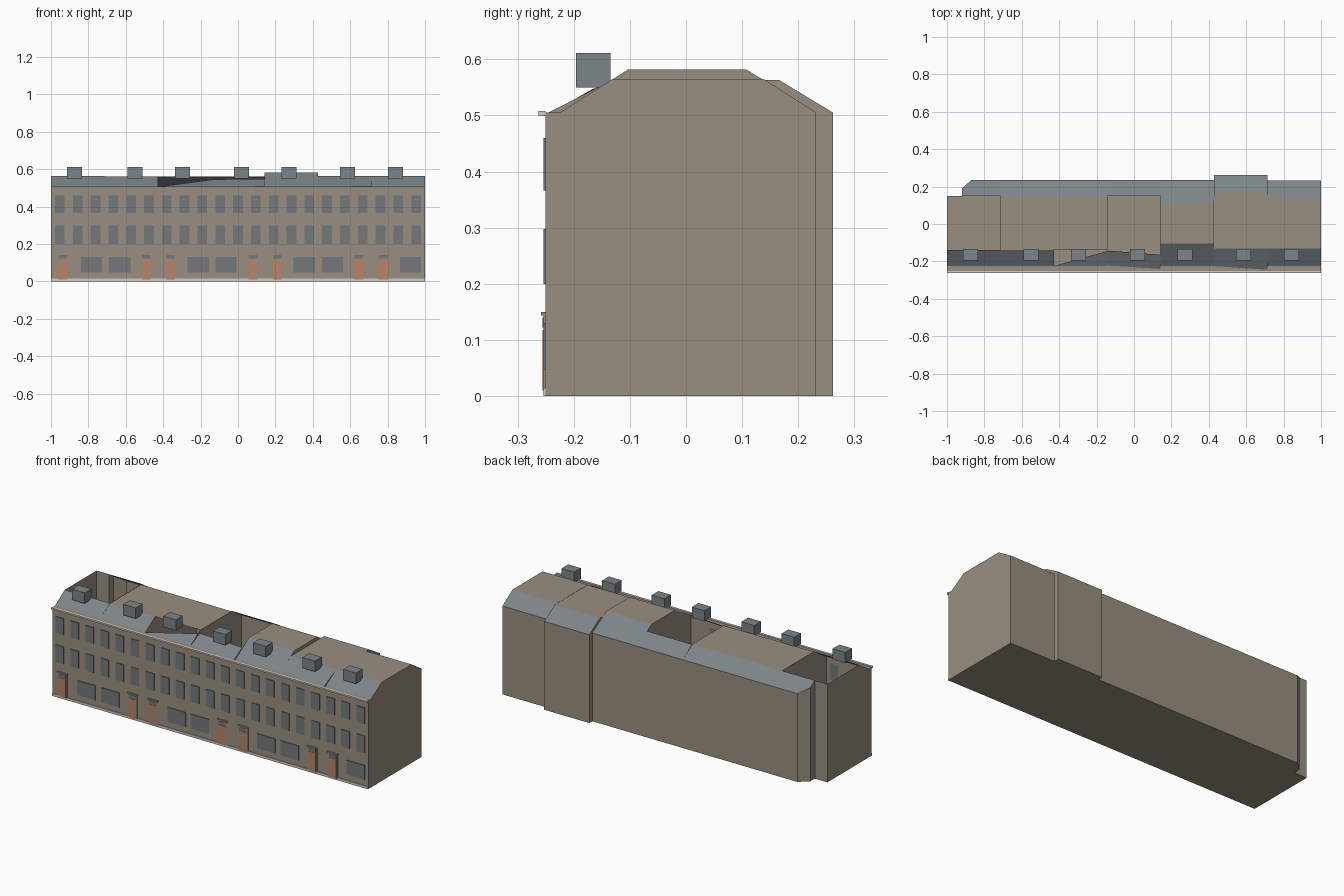
import bpy, bmesh

if "Cube" in bpy.data.objects:
    bpy.data.objects.remove(bpy.data.objects["Cube"])


def material(name, r, g, b):
    lin = [((c / 255 + 0.055) / 1.055) ** 2.4 for c in (r, g, b)]
    m = bpy.data.materials.new(name)
    m.diffuse_color = (*lin, 1)
    m.use_nodes = True
    m.node_tree.nodes["Principled BSDF"].inputs["Base Color"].default_value = m.diffuse_color
    return m


STONE = material("tan stone", 153, 143, 129)
SLATE = material("blue grey slate", 124, 133, 137)
GLASS = material("grey window", 115, 121, 123)
DOOR = material("terracotta door", 186, 131, 103)
CREAM = material("cream trim", 214, 203, 192)

FRONT, EAVE = -0.25, 0.505
W = 2 / 7


def mesh_object(name, faces, mats):
    """faces: list of (points, material slot)"""
    bm = bmesh.new()
    for pts, slot in faces:
        f = bm.faces.new([bm.verts.new(p) for p in pts])
        f.material_index = slot
    bmesh.ops.remove_doubles(bm, verts=bm.verts, dist=1e-5)
    bmesh.ops.recalc_face_normals(bm, faces=bm.faces)
    me = bpy.data.meshes.new(name)
    bm.to_mesh(me)
    bm.free()
    for m in mats:
        me.materials.append(m)
    ob = bpy.data.objects.new(name, me)
    bpy.context.collection.objects.link(ob)
    return ob


def box(name, x0, x1, y0, y1, z0, z1, mat):
    bm = bmesh.new()
    bmesh.ops.create_cube(bm, size=1)
    for v in bm.verts:
        v.co = ((x0 + x1) / 2 + v.co.x * (x1 - x0),
                (y0 + y1) / 2 + v.co.y * (y1 - y0),
                (z0 + z1) / 2 + v.co.z * (z1 - z0))
    me = bpy.data.meshes.new(name)
    bm.to_mesh(me)
    bm.free()
    me.materials.append(mat)
    ob = bpy.data.objects.new(name, me)
    bpy.context.collection.objects.link(ob)
    return ob


def house(i, back, rf, rb, rz, eaves=(-0.225, -0.225), open_top=False,
          slope_top=None, broken=False, corner=False):
    """Hollow terrace house with sloped slate front and back roof edges."""
    x0, x1 = -1 + i * W, -1 + (i + 1) * W
    ea, eb = eaves
    # footprint, with the stepped and chamfered rear corner on the end house
    rear = [(x1, back), (x0, back)]
    if corner:
        rear = [(x1, back), (-0.87, back), (-0.92, 0.19), (-0.92, rb), (x0, rb)]
    foot = [(x0, FRONT), (x1, FRONT)] + rear
    faces = [([(x, y, 0) for x, y in foot], 0)]

    # front wall and gutter ledge
    faces.append(([(x0, FRONT, 0), (x1, FRONT, 0), (x1, FRONT, EAVE), (x0, FRONT, EAVE)], 0))
    faces.append(([(x0, FRONT, EAVE), (x1, FRONT, EAVE), (x1, eb, EAVE), (x0, ea, EAVE)], 0))

    # rear walls
    def top(y):
        return rz if y <= rb else EAVE + (rz - EAVE) * (back - y) / (back - rb)
    for (ax, ay), (bx, by) in zip(rear, rear[1:]):
        za, zb = (top(ay), top(by))
        faces.append(([(ax, ay, 0), (bx, by, 0), (bx, by, zb), (ax, ay, za)], 0))

    # party walls
    def gable(x, e, b, tail):
        return [(x, FRONT, 0), (x, FRONT, EAVE), (x, e, EAVE), (x, rf, rz)] + \
               [(x, y, z) for y, z in tail] + [(x, b, 0)]
    slope_tail = [(rb, rz), (back, EAVE)]
    faces.append((gable(x1, eb, back, slope_tail), 0))
    if corner:
        faces.append((gable(x0, ea, rb, [(rb, rz)]), 0))
    else:
        faces.append((gable(x0, ea, back, slope_tail), 0))

    # front slope
    if broken:
        faces.append(([(x0, ea, EAVE), (x1, eb, EAVE), (x1, -0.145, 0.543)], 1))
    else:
        (ya, za), (yb, zb) = slope_top or ((rf, rz), (rf, rz))
        faces.append(([(x0, ea, EAVE), (x1, eb, EAVE), (x1, yb, zb), (x0, ya, za)], 1))

    # flat top and rear slope
    if not open_top:
        faces.append(([(x0, rf, rz), (x1, rf, rz), (x1, rb, rz), (x0, rb, rz)], 0))
    if corner:
        faces.append(([(x1, rb, rz), (x1, back, EAVE), (-0.87, back, EAVE),
                       (-0.92, 0.19, top(0.19)), (-0.92, rb, rz)], 1))
    else:
        faces.append(([(x0, rb, rz), (x1, rb, rz), (x1, back, EAVE), (x0, back, EAVE)], 1))
    return mesh_object(f"house_{i + 1}", faces, [STONE, SLATE])


# Row of seven houses
house(0, 0.235, -0.138, 0.15, 0.562, open_top=True, corner=True)
house(1, 0.235, -0.138, 0.145, 0.56)
house(2, 0.235, -0.135, 0.145, 0.56, broken=True)
house(3, 0.235, -0.14, 0.15, 0.56, eaves=(-0.222, -0.24), open_top=True,
      slope_top=((-0.142, 0.545), (-0.165, 0.548)))
house(4, 0.235, -0.103, 0.107, 0.582)
house(5, 0.262, -0.132, 0.166, 0.563, eaves=(-0.225, -0.245))
house(6, 0.232, -0.132, 0.14, 0.564)

# Cornice and plinth along the front
box("cornice", -1, 1, -0.263, FRONT, 0.499, 0.508, CREAM)
box("plinth", -1, 1, -0.254, FRONT, 0, 0.014, CREAM)

# Chimneys
for n, x in enumerate((-0.873, -0.55, -0.296, 0.018, 0.272, 0.585, 0.843)):
    box(f"chimney_{n + 1}", x - 0.04, x + 0.04, -0.196, -0.135, 0.55, 0.611, SLATE)

# Upper windows, three per house on two floors
for row, (z0, z1) in enumerate(((0.2, 0.298), (0.366, 0.46))):
    for n in range(21):
        x = -1 + (n + 0.5) * W / 3
        box(f"upper_window_{row + 1}_{n + 1}", x - 0.026, x + 0.026,
            -0.254, FRONT, z0, z1, GLASS)

# Wide ground floor windows
for n, x in enumerate((-0.783, -0.632, -0.212, -0.064, 0.355, 0.505, 0.922)):
    box(f"ground_window_{n + 1}", x - 0.057, x + 0.057, -0.254, FRONT, 0.047, 0.13, GLASS)

# Doorways: surround, door leaf, fanlight and lintel
for n, x in enumerate((-0.935, -0.49, -0.36, 0.08, 0.21, 0.647, 0.778)):
    box(f"door_frame_{n + 1}", x - 0.03, x + 0.03, -0.254, FRONT, 0.005, 0.148, STONE)
    box(f"door_{n + 1}", x - 0.023, x + 0.023, -0.256, FRONT, 0.01, 0.118, DOOR)
    box(f"fanlight_{n + 1}", x - 0.023, x + 0.023, -0.256, FRONT, 0.122, 0.14, GLASS)
    box(f"door_lintel_{n + 1}", x - 0.032, x + 0.032, -0.258, FRONT, 0.143, 0.15, STONE)
